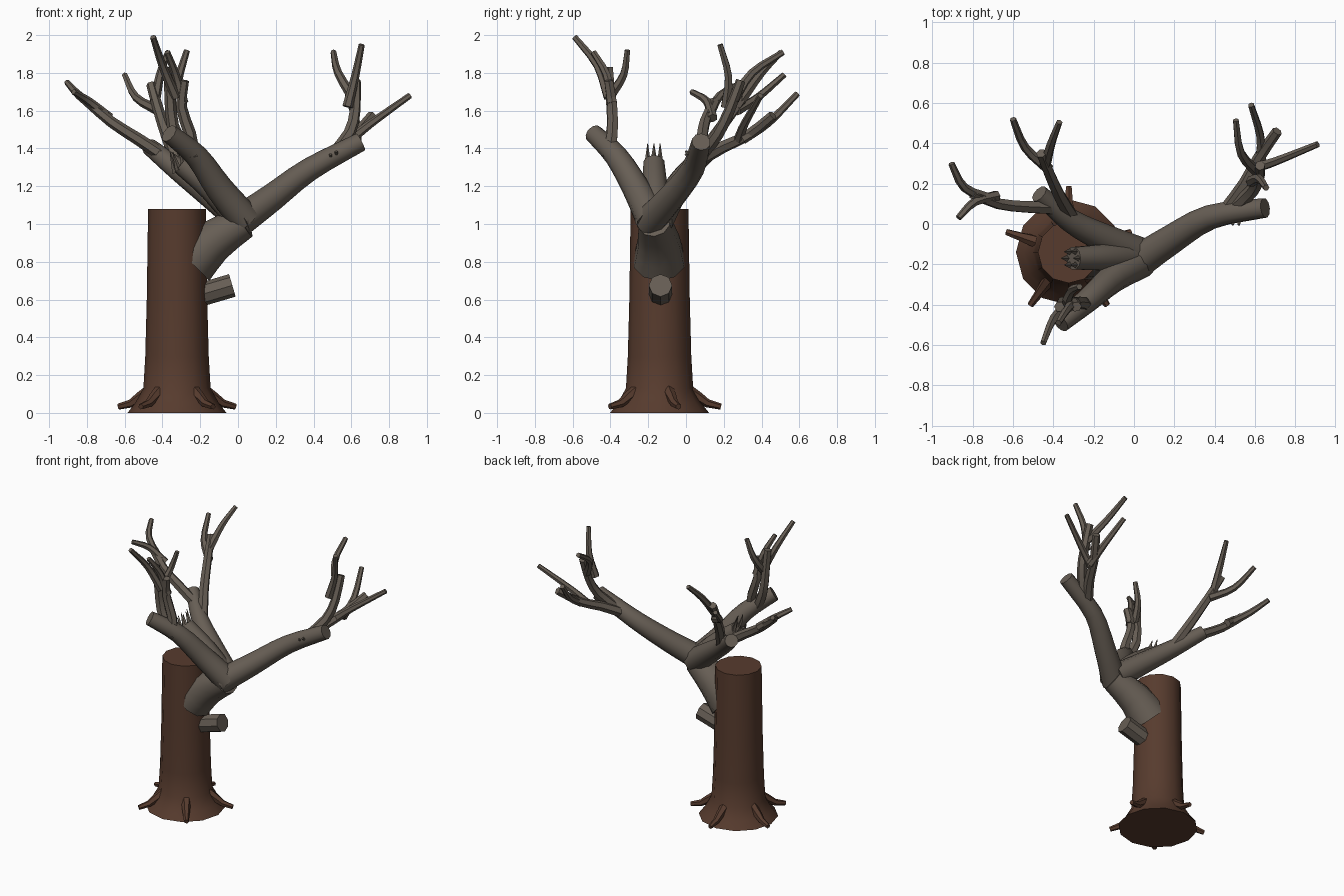
import bpy, bmesh, math
from mathutils import Vector


def material(name, rgb):
    m = bpy.data.materials.new(name)
    m.diffuse_color = (*rgb, 1)
    return m


BARK = material("brown bark", (0.095, 0.044, 0.027))
WOOD = material("grey wood", (0.135, 0.112, 0.09))


def smooth_path(pts, steps):
    """Catmull-Rom interpolation through the guide points."""
    p = [Vector(q) for q in pts]
    if len(p) < 3:
        return p
    p = [2 * p[0] - p[1]] + p + [2 * p[-1] - p[-2]]
    out = []
    for i in range(1, len(p) - 2):
        a, b, c, d = p[i - 1:i + 3]
        for s in range(steps):
            t = s / steps
            out.append(0.5 * (2 * b + (c - a) * t + (2 * a - 5 * b + 4 * c - d) * t ** 2
                              + (3 * b - a - 3 * c + d) * t ** 3))
    return out + [p[-2]]


def tube(name, pts, r0, r1, sides, mat, steps=3, radii=None):
    """Capped round limb swept along a path."""
    path = smooth_path(pts, steps)
    n = len(path)
    bm = bmesh.new()
    rings, side = [], None
    for i, c in enumerate(path):
        t = (path[min(i + 1, n - 1)] - path[max(i - 1, 0)]).normalized()
        if side is None:
            side = t.cross(Vector((0, 1, 0)) if abs(t.y) < 0.8 else Vector((1, 0, 0)))
        side = (side - t * side.dot(t)).normalized()
        up = t.cross(side)
        r = radii[i] if radii else r0 + (r1 - r0) * i / (n - 1)
        angles = [2 * math.pi * k / sides for k in range(sides)]
        rings.append([bm.verts.new(c + r * (math.cos(a) * side + math.sin(a) * up)) for a in angles])
    for a, b in zip(rings, rings[1:]):
        for k in range(sides):
            j = (k + 1) % sides
            bm.faces.new((a[k], a[j], b[j], b[k]))
    bm.faces.new(rings[0][::-1])
    bm.faces.new(rings[-1])
    bmesh.ops.recalc_face_normals(bm, faces=bm.faces)
    me = bpy.data.meshes.new(name)
    bm.to_mesh(me)
    bm.free()
    me.materials.append(mat)
    ob = bpy.data.objects.new(name, me)
    bpy.context.collection.objects.link(ob)
    bpy.ops.object.select_all(action='DESELECT')
    ob.select_set(True)
    bpy.context.view_layer.objects.active = ob
    bpy.ops.object.shade_smooth_by_angle(angle=math.radians(40))
    return ob


CX, CY = -0.323, -0.14

# Trunk with flared foot
profile = [(0, 0.262), (0.05, 0.223), (0.13, 0.178), (0.3, 0.168), (0.6, 0.16), (1.08, 0.153)]
tube("trunk", [(CX, CY, z) for z, r in profile], 0, 0, 12, BARK, 1, [r for z, r in profile])

# Five roots around the foot
for i in range(5):
    a = math.radians(90 + 72 * i)
    tube(f"root_{i + 1}", [(CX + r * math.cos(a), CY + r * math.sin(a), z)
                           for r, z in ((0.14, 0.125), (0.21, 0.08), (0.255, 0.05), (0.325, 0.033))],
         0.034, 0.016, 6, BARK, 1)

# Sawn side stub
tube("side_stub", [(-0.25, -0.135, 0.61), (-0.03, -0.135, 0.675)], 0.062, 0.062, 8, WOOD)

# Thick main limb
tube("main_limb", [(-0.25, -0.142, 0.8), (-0.13, -0.145, 0.91), (0.032, -0.17, 1.01)],
     0.14, 0.088, 10, WOOD, 2)

# Large boughs: name, path, start radius, end radius
boughs = [
    ("right_bough", [(0.0, -0.2, 1.01), (0.18, -0.08, 1.14), (0.38, 0.035, 1.29), (0.65, 0.08, 1.435)], 0.085, 0.05),
    ("back_bough", [(0.03, -0.15, 1.02), (-0.15, -0.07, 1.16), (-0.32, 0.02, 1.29), (-0.47, 0.15, 1.41)], 0.085, 0.045),
    ("front_bough", [(0.04, -0.18, 1.02), (-0.1, -0.265, 1.19), (-0.22, -0.37, 1.36), (-0.365, -0.49, 1.48)], 0.085, 0.05),
    ("broken_bough", [(0.02, -0.16, 1.02), (-0.14, -0.165, 1.19), (-0.3, -0.17, 1.32)], 0.08, 0.058),
]
for name, pts, r0, r1 in boughs:
    tube(name, pts, r0, r1, 10, WOOD)

# Splinters on the broken bough
for i in range(6):
    a = 2 * math.pi * i / 6
    b = Vector((-0.3 + 0.03 * math.cos(a), -0.17 + 0.038 * math.sin(a), 1.3 + 0.03 * math.cos(a)))
    tube("splinter", [b, b + Vector((-0.03, 0, 0.095 + 0.015 * (i % 2)))], 0.018, 0.002, 4, WOOD)

# Branches growing from the boughs
branches = [
    ("right_outer_branch", [(0.45, 0.06, 1.33), (0.55, 0.2, 1.41), (0.62, 0.33, 1.47), (0.71, 0.46, 1.575)]),
    ("right_upper_branch", [(0.5, 0.08, 1.36), (0.59, 0.17, 1.48), (0.62, 0.23, 1.6), (0.625, 0.29, 1.76)]),
    ("back_outer_branch", [(-0.38, 0.08, 1.35), (-0.53, 0.085, 1.45), (-0.67, 0.1, 1.54), (-0.8, 0.15, 1.65)]),
    ("back_upper_branch", [(-0.31, 0.04, 1.3), (-0.37, 0.14, 1.45), (-0.42, 0.25, 1.6), (-0.46, 0.35, 1.74)]),
    ("front_inner_branch", [(-0.235, -0.41, 1.35), (-0.255, -0.39, 1.48), (-0.3, -0.39, 1.62), (-0.285, -0.41, 1.76)]),
    ("front_outer_branch", [(-0.28, -0.41, 1.38), (-0.345, -0.39, 1.52), (-0.36, -0.4, 1.68), (-0.37, -0.41, 1.83)]),
]
for name, pts in branches:
    tube(name, pts, 0.036, 0.026, 6, WOOD, 2)

# Thin twigs at the tips
twigs = [
    [(0.6, 0.28, 1.45), (0.7, 0.31, 1.53), (0.91, 0.395, 1.68)],
    [(0.63, 0.3, 1.45), (0.625, 0.44, 1.54), (0.58, 0.59, 1.69)],
    [(0.58, 0.21, 1.62), (0.62, 0.225, 1.78), (0.655, 0.18, 1.95)],
    [(0.62, 0.25, 1.65), (0.53, 0.35, 1.8), (0.505, 0.515, 1.91)],
    [(-0.7, 0.12, 1.57), (-0.84, 0.18, 1.68), (-0.905, 0.3, 1.75)],
    [(-0.68, 0.14, 1.56), (-0.79, 0.11, 1.65), (-0.87, 0.03, 1.7)],
    [(-0.42, 0.27, 1.6), (-0.54, 0.38, 1.67), (-0.6, 0.52, 1.79)],
    [(-0.44, 0.29, 1.65), (-0.41, 0.4, 1.8), (-0.37, 0.505, 1.91)],
    [(-0.33, -0.41, 1.67), (-0.4, -0.47, 1.84), (-0.45, -0.59, 1.99)],
    [(-0.29, -0.39, 1.64), (-0.33, -0.42, 1.79), (-0.375, -0.49, 1.91)],
    [(-0.34, -0.4, 1.68), (-0.31, -0.33, 1.79), (-0.27, -0.31, 1.92)],
]
for i, pts in enumerate(twigs):
    tube(f"twig_{i + 1}", pts, 0.028, 0.016, 6, WOOD, 3)

# Snapped twig ends on the right bough
for dx in (0.0, 0.03):
    tube("snapped_twig", [(0.49 + dx, 0.04, 1.345 + dx / 2), (0.49 + dx, -0.005, 1.37 + dx / 2)],
         0.02, 0.006, 5, WOOD)
